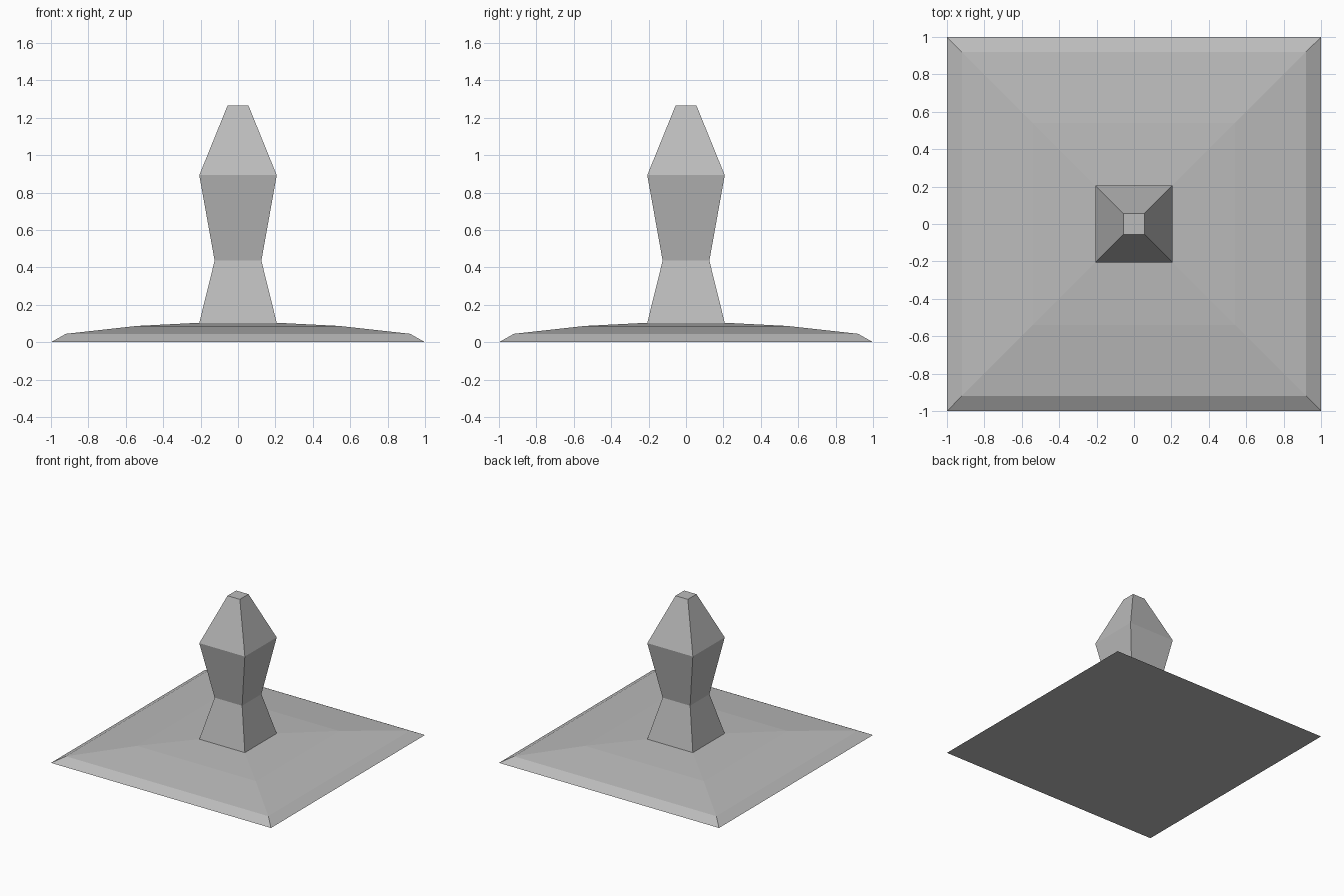
import bpy
import bmesh

cube = bpy.data.objects.get("Cube")
if cube:
    bpy.data.objects.remove(cube, do_unlink=True)

# Single stone grey for everything
grey = bpy.data.materials.new("stone_grey")
grey.use_nodes = True
colour = (0.5, 0.5, 0.5, 1)
grey.diffuse_color = colour
grey.node_tree.nodes["Principled BSDF"].inputs["Base Color"].default_value = colour


def square_loft(name, profile, cap_bottom, cap_top):
    """Stack square rings given as (half width, height) and skin them."""
    bm = bmesh.new()
    rings = [[bm.verts.new((sx * r, sy * r, z))
              for sx, sy in ((-1, -1), (1, -1), (1, 1), (-1, 1))]
             for r, z in profile]
    for low, high in zip(rings, rings[1:]):
        for i in range(4):
            j = (i + 1) % 4
            bm.faces.new((low[i], low[j], high[j], high[i]))
    if cap_bottom:
        bm.faces.new(rings[0][::-1])
    if cap_top:
        bm.faces.new(rings[-1])
    mesh = bpy.data.meshes.new(name)
    bm.to_mesh(mesh)
    bm.free()
    mesh.materials.append(grey)
    obj = bpy.data.objects.new(name, mesh)
    bpy.context.collection.objects.link(obj)
    return obj


# Low, gently domed square base
square_loft("base", [(1, 0), (0.92, 0.045), (0.54, 0.087), (0.207, 0.104)],
            True, False)

# Waisted pillar with a tapered head
square_loft("pillar", [(0.207, 0.104), (0.125, 0.436), (0.207, 0.893),
                       (0.056, 1.265)], False, True)
